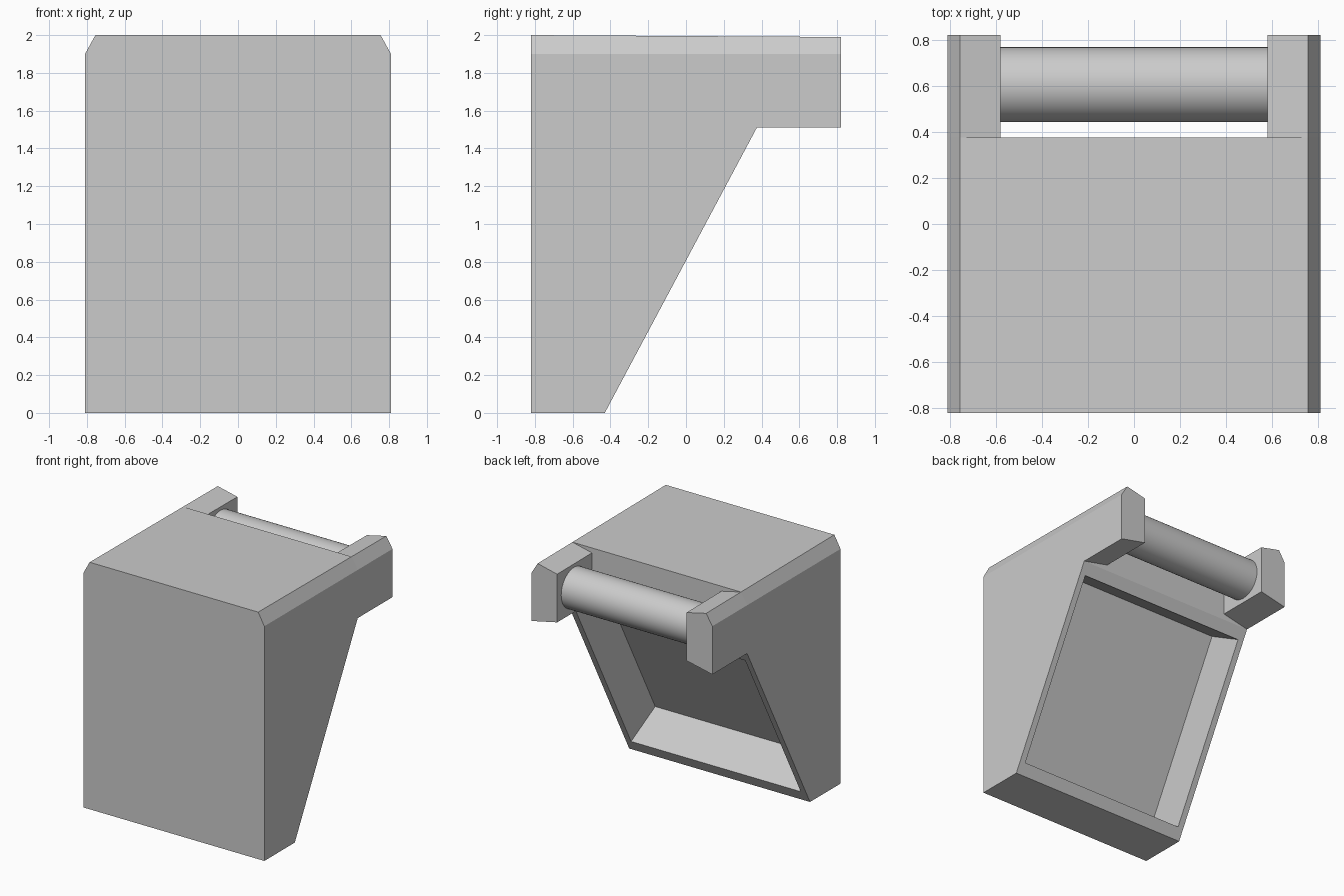
import bpy, bmesh
from math import radians
from mathutils import Vector

if "Cube" in bpy.data.objects:
    bpy.data.objects.remove(bpy.data.objects["Cube"])


def loft(bm, sec_a, sec_b):
    """Closed solid between two matching cross-sections."""
    a = [bm.verts.new(p) for p in sec_a]
    b = [bm.verts.new(p) for p in sec_b]
    n = len(a)
    bm.faces.new(a)
    bm.faces.new(b[::-1])
    for i in range(n):
        bm.faces.new((a[i], b[i], b[(i + 1) % n], a[(i + 1) % n]))
    bmesh.ops.recalc_face_normals(bm, faces=bm.faces)


def to_object(bm, name):
    mesh = bpy.data.meshes.new(name)
    bm.to_mesh(mesh)
    bm.free()
    ob = bpy.data.objects.new(name, mesh)
    bpy.context.collection.objects.link(ob)
    return ob


W, D, Y_STEP, ARM_X = 0.81, 0.82, 0.375, 0.58


def top(y):
    return 2 - 0.01 * (y + D) / (2 * D)


# housing: chamfered block, cut off by the sloping rear plane
def block_section(y):
    half = [(W, 0), (W, 1.9), (0.755, top(y))]
    return [(x, y, z) for x, z in half + [(-x, z) for x, z in half[::-1]]]


bm = bmesh.new()
loft(bm, block_section(-D), block_section(Y_STEP))
low, high = Vector((0, -0.43, 0)), Vector((0, Y_STEP, 1.51))
along = (high - low).normalized()
normal = Vector((0, along.z, -along.y))
cut = bmesh.ops.bisect_plane(bm, geom=bm.verts[:] + bm.edges[:] + bm.faces[:],
                             plane_co=low, plane_no=normal, clear_outer=True)
edges = [e for e in cut['geom_cut'] if isinstance(e, bmesh.types.BMEdge)]
bmesh.ops.holes_fill(bm, edges=edges, sides=0)
bmesh.ops.recalc_face_normals(bm, faces=bm.faces)

# recess in the sloping face
slope = max(bm.faces, key=lambda f: f.normal.dot(normal))
centre = (low + high) / 2
bmesh.ops.inset_individual(bm, faces=[slope], thickness=0.02)
for v in slope.verts:
    s = 1 if (v.co - centre).dot(along) > 0 else -1
    x = 0.76 if v.co.x > 0 else -0.76
    v.co = centre + along * s * ((high - low).length / 2 - 0.1) + Vector((x, 0, 0))
bmesh.ops.inset_individual(bm, faces=[slope], thickness=0)
for v in slope.verts:
    v.co -= normal * 0.35
bmesh.ops.recalc_face_normals(bm, faces=bm.faces)
to_object(bm, "housing")

# arms tapering slightly towards the roller
for side, label in ((1, "right"), (-1, "left")):
    def arm_section(y):
        pts = [(W, 1.51), (W, 1.9), (0.755, top(y)),
               (ARM_X, top(y) - 0.04), (ARM_X, 1.56)]
        return [(side * x, y, z) for x, z in pts]
    bm = bmesh.new()
    loft(bm, arm_section(Y_STEP), arm_section(D))
    to_object(bm, label + "_arm")

# roller between the arms
bpy.ops.mesh.primitive_cylinder_add(vertices=48, radius=0.163, depth=2 * ARM_X,
                                    location=(0, 0.605, 1.76),
                                    rotation=(0, radians(90), 0))
bpy.context.object.name = "roller"
bpy.ops.object.shade_smooth_by_angle()
